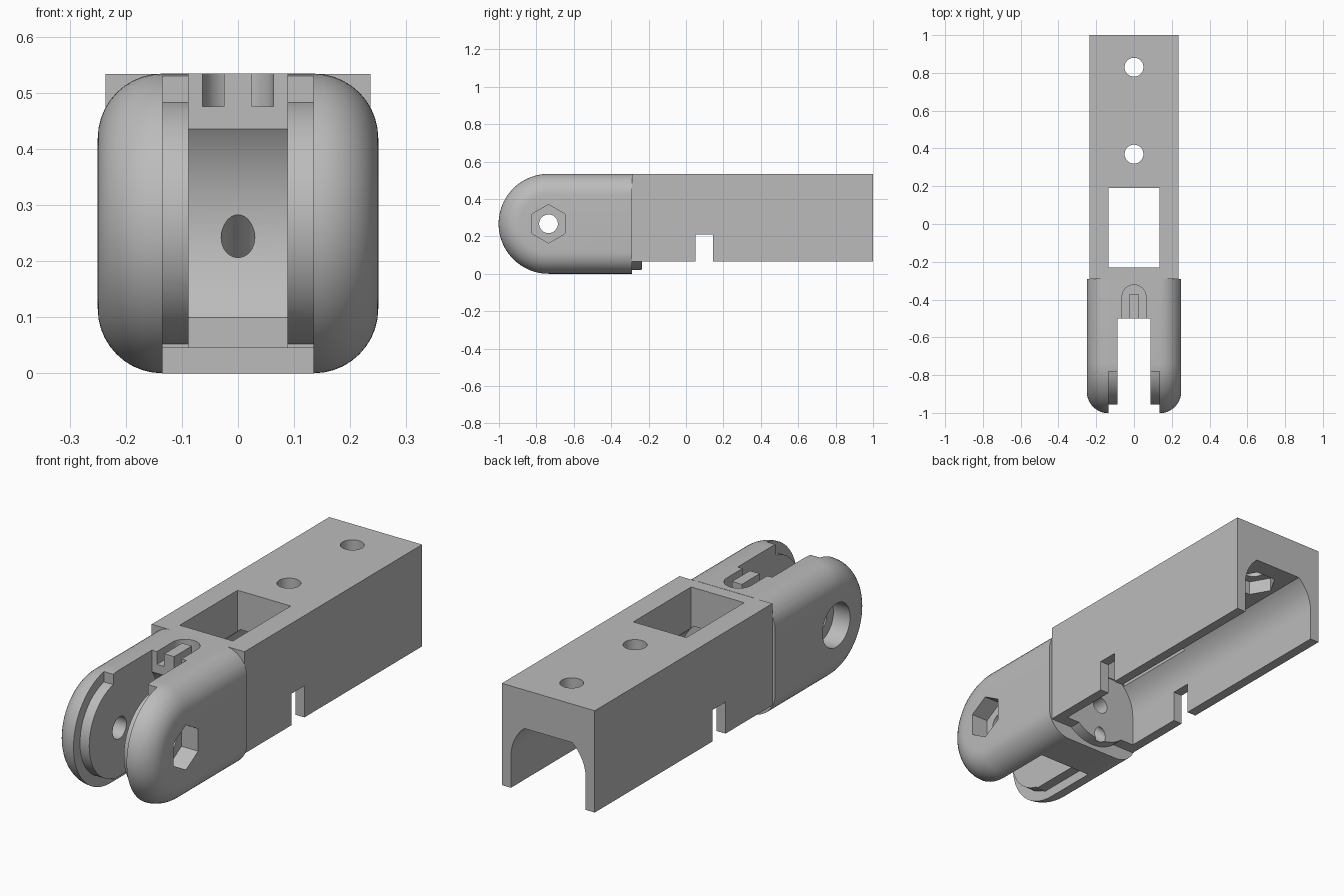
import bpy, bmesh, math
from mathutils import Vector

cube = bpy.data.objects.get("Cube")
if cube:
    bpy.data.objects.remove(cube, do_unlink=True)

HY, HZ = -0.735, 0.267      # hinge axis
BACK = -0.29                # where the knuckle meets the body

grey = bpy.data.materials.new("grey plastic")
grey.use_nodes = True
grey.diffuse_color = (0.5, 0.5, 0.5, 1)
grey.node_tree.nodes["Principled BSDF"].inputs["Base Color"].default_value = (0.5, 0.5, 0.5, 1)


def loft(name, rings):
    """Closed solid through rings of equal point count."""
    bm = bmesh.new()
    rows = [[bm.verts.new(p) for p in ring] for ring in rings]
    n = len(rows[0])
    for a, b in zip(rows, rows[1:]):
        for i in range(n):
            j = (i + 1) % n
            bm.faces.new((a[i], a[j], b[j], b[i]))
    bm.faces.new(rows[0])
    bm.faces.new(rows[-1])
    bmesh.ops.recalc_face_normals(bm, faces=bm.faces)
    mesh = bpy.data.meshes.new(name)
    bm.to_mesh(mesh)
    bm.free()
    mesh.materials.append(grey)
    ob = bpy.data.objects.new(name, mesh)
    bpy.context.collection.objects.link(ob)
    return ob


def prism(name, pts, axis, a, b):
    """Extrude a 2D outline along x, y or z from a to b."""
    place = {"x": lambda p, t: (t, p[0], p[1]),
             "y": lambda p, t: (p[0], t, p[1]),
             "z": lambda p, t: (p[0], p[1], t)}[axis]
    return loft(name, [[place(p, t) for p in pts] for t in (a, b)])


def box(name, x, y, z):
    return prism(name, [(x[0], y[0]), (x[1], y[0]), (x[1], y[1]), (x[0], y[1])], "z", *z)


def arc(cx, cy, r, start, end, n=32):
    return [(cx + r * math.cos(math.radians(start + (end - start) * i / n)),
             cy + r * math.sin(math.radians(start + (end - start) * i / n)))
            for i in range(n + 1)]


def circle(cx, cy, r, n=48, turn=0):
    return arc(cx, cy, r, turn, turn + 360, n)[:-1]


def tube(name, p, q, r):
    """Cylinder between two points in the x = 0 plane."""
    p, q = Vector(p), Vector(q)
    side = Vector((1, 0, 0))
    up = (q - p).normalized().cross(side)
    return loft(name, [[c + side * u + up * v for u, v in circle(0, 0, r, 32)] for c in (p, q)])


def combine(ob, tool, operation="DIFFERENCE"):
    """Apply a boolean and discard the tool."""
    mod = ob.modifiers.new("cut", "BOOLEAN")
    mod.operation, mod.solver, mod.object = operation, "EXACT", tool
    bpy.context.view_layer.update()
    mesh = bpy.data.meshes.new_from_object(
        ob.evaluated_get(bpy.context.evaluated_depsgraph_get()))
    ob.modifiers.clear()
    ob.data = mesh
    bpy.data.objects.remove(tool, do_unlink=True)


# Knuckle: D-shaped outline with rounded outer edges
R, ROUND, HALF = 0.267, 0.115, 0.25
rings = []
for side in (-1, 1):
    steps = range(11) if side < 0 else range(10, -1, -1)
    for i in steps:
        t = math.radians(9 * i)
        x = side * (HALF - ROUND * (1 - math.sin(t)))
        r = R - ROUND * (1 - math.cos(t))
        x = side * (HALF - ROUND + ROUND * math.cos(t))
        r = R - ROUND + ROUND * math.sin(t)
        outline = [(BACK, HZ + r)] + arc(HY, HZ, r, 90, 270, 48) + [(BACK, HZ - r)]
        rings.append([(x, y, z) for y, z in outline])
finger = loft("finger_segment", rings)

# Long body and the round plug that closes its front
combine(finger, box("body", (-0.236, 0.236), (BACK, 1), (0.065, 0.533)), "UNION")
combine(finger, prism("plug", circle(0, 0.21, 0.19), "y", -0.4, -0.235), "UNION")

# Arched channel under the body
rise = 50.2
arch = [(0.19, -0.1)] + arc(0, 0.21, 0.19, 0, rise, 12) \
    + arc(0, 0.21, 0.19, 180 - rise, 180, 12) + [(-0.19, -0.1)]
combine(finger, prism("channel", arch, "y", -0.235, 1.1))

# Top window and side notches
combine(finger, box("window", (-0.135, 0.135), (-0.23, 0.19), (0.2, 0.7)))
combine(finger, box("notches", (-0.4, 0.4), (0.05, 0.145), (-0.1, 0.21)))

# Bolt holes with hexagonal seats under the roof
for y in (0.37, 0.83):
    combine(finger, prism("bolt_hole", circle(0, y, 0.05), "z", 0.2, 0.7))
    combine(finger, prism("bolt_seat", circle(0, y, 0.1, 6), "z", 0.2, 0.42))

# Fork gap with a hollow rear wall
combine(finger, box("fork_gap", (-0.088, 0.088), (-1.1, -0.5), (-0.1, 0.7)))
combine(finger, prism("hollow", circle(HY, HZ, 0.289, 96), "x", -0.088, 0.088))

# Clearance around the raised inner discs
for y, z in (((-1.1, -0.78), (-0.1, 0.7)), ((-1, -0.48), (-0.12, 0.045))):
    clearance = box("clearance", (-0.135, 0.135), y, z)
    combine(clearance, prism("disc", circle(HY, HZ, 0.22, 64), "x", -0.2, 0.2))
    combine(finger, clearance)

# Hinge bore, nut seat on the left, round bolt head seat on the right
combine(finger, prism("bore", circle(HY, HZ, 0.05), "x", -0.4, 0.4))
combine(finger, prism("nut_seat", circle(HY, HZ, 0.103, 6, 30), "x", 0.165, 0.4))
combine(finger, prism("head_seat", circle(HY, HZ, 0.1), "x", -0.4, -0.165))

# U-shaped cord groove around a post
groove = prism("groove", [(0.063, -0.55)] + arc(0, -0.385, 0.063, 0, 180, 24)
               + [(-0.063, -0.55)], "z", 0.475, 0.7)
combine(groove, box("post", (-0.025, 0.025), (-0.6, -0.37), (0.4, 0.8)))
combine(finger, groove)

# Cord tunnels through the front wall
combine(finger, tube("lower_tunnel", (0, -0.52, 0.31), (0, -0.2, 0.012), 0.03))
combine(finger, tube("upper_tunnel", (0, -0.31, 0.2), (0, -0.2, 0.2), 0.04))

bpy.ops.object.select_all(action="DESELECT")
finger.select_set(True)
bpy.context.view_layer.objects.active = finger
bpy.ops.object.shade_smooth_by_angle(angle=math.radians(30))
